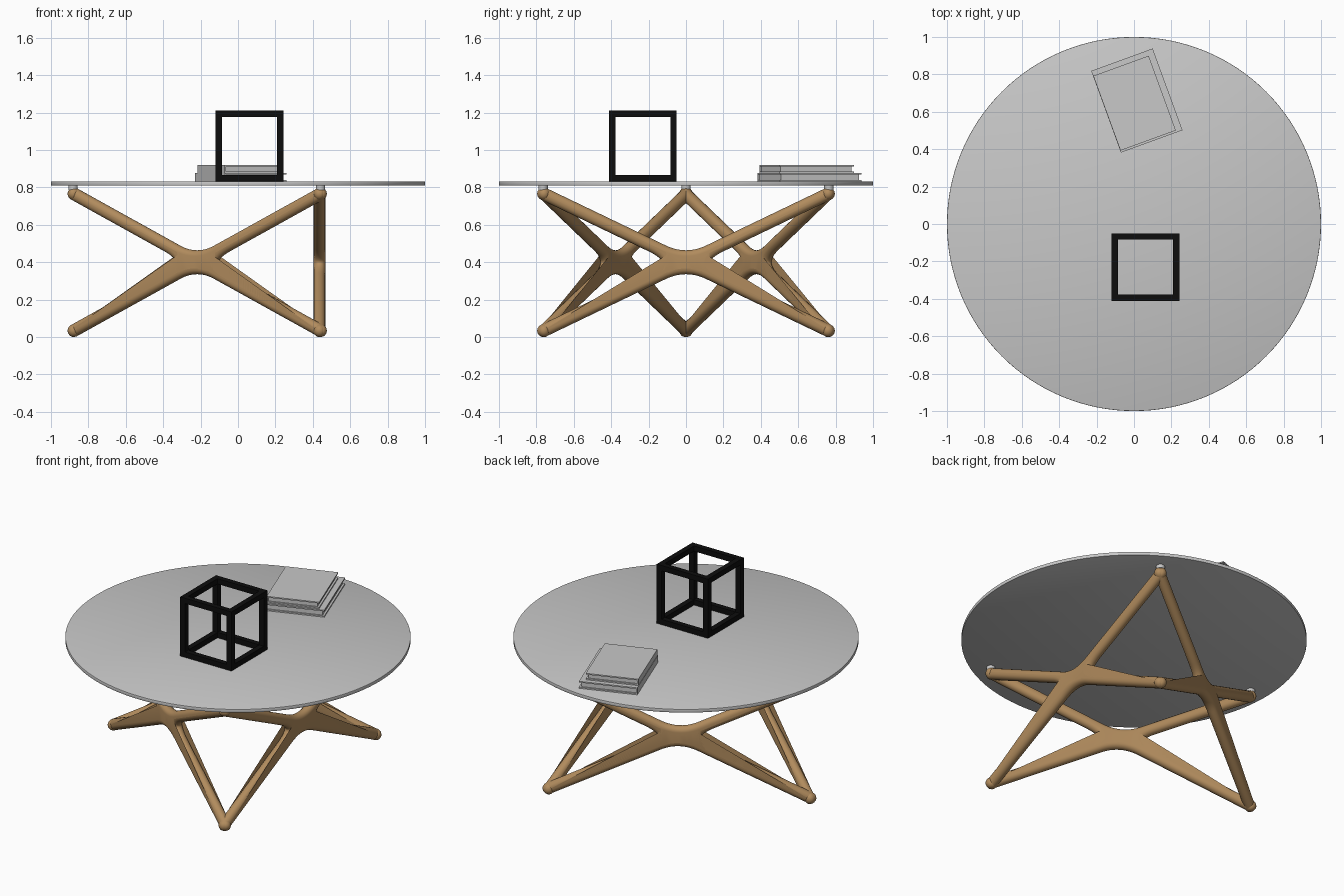
import bpy, bmesh, math
from mathutils import Vector, Matrix

if "Cube" in bpy.data.objects:
    bpy.data.objects.remove(bpy.data.objects["Cube"])


def material(name, rgb):
    m = bpy.data.materials.new(name)
    m.diffuse_color = (*rgb, 1)
    m.use_nodes = True
    m.node_tree.nodes["Principled BSDF"].inputs["Base Color"].default_value = m.diffuse_color
    return m


WOOD = material("warm wood", (0.44, 0.26, 0.11))
TOP = material("light grey", (0.58, 0.58, 0.58))
BLACK = material("black", (0.004, 0.004, 0.004))


def finish(name, bm, mat, angle=None):
    bmesh.ops.recalc_face_normals(bm, faces=bm.faces)
    me = bpy.data.meshes.new(name)
    bm.to_mesh(me)
    bm.free()
    me.materials.append(mat)
    ob = bpy.data.objects.new(name, me)
    bpy.context.collection.objects.link(ob)
    if angle:
        bpy.ops.object.select_all(action='DESELECT')
        bpy.context.view_layer.objects.active = ob
        ob.select_set(True)
        bpy.ops.object.shade_smooth_by_angle(angle=math.radians(angle))
    return ob


def add_box(bm, lo, hi):
    lo, hi = Vector(lo), Vector(hi)
    mat = Matrix.Translation((lo + hi) / 2) @ Matrix.Diagonal((*(hi - lo), 1))
    bmesh.ops.create_cube(bm, size=1, matrix=mat)


def polar(a):
    return Vector((math.cos(a), math.sin(a)))


# Crossed leg outline: four round-tipped arms joined by curved fillets
HW, R, MID = 0.003, 0.031, 0.4
REACH = Vector((0.762, 0.366))
A = math.atan2(REACH.y, REACH.x)


def cross_outline():
    arms = [A, math.pi - A, math.pi + A, 2 * math.pi - A, 2 * math.pi + A]
    pts = []
    for k in range(4):
        t1, t2 = arms[k], arms[k + 1]
        for i in range(9):
            n = polar(t1 - math.pi / 2 + math.pi * i / 8)
            pts.append((polar(t1) * REACH.length + n * HW, n))
        h = (t2 - t1) / 2
        s = 0.137 if k % 2 == 0 and h > 0.8 else 0.20
        apex = polar((t1 + t2) / 2) * HW / math.sin(h)
        p, q = apex + polar(t1) * s, apex + polar(t2) * s
        for i in range(15):
            t = i / 14
            c = p * (1 - t) ** 2 + apex * 2 * t * (1 - t) + q * t * t
            d = ((apex - p) * (1 - t) + (q - apex) * t).normalized()
            pts.append((c, Vector((d.y, -d.x))))
    return pts


# Three crossed leg frames around a triangle
outline = cross_outline()
for k in range(3):
    bm = bmesh.new()
    rings = []
    for j in range(11):
        f = math.pi * (j / 10 - 0.5)
        ring = []
        for c, n in outline:
            q = c + n * R * math.cos(f)
            ring.append(bm.verts.new((0.436 + R * math.sin(f), q.x, MID + q.y)))
        rings.append(ring)
    count = len(outline)
    for a, b in zip(rings, rings[1:]):
        for i in range(count):
            j = (i + 1) % count
            bm.faces.new((a[i], a[j], b[j], b[i]))
    for ring in (rings[0], rings[-1]):
        cap = bm.faces.new(ring)
        bmesh.ops.triangulate(bm, faces=[cap])
    bmesh.ops.rotate(bm, verts=bm.verts, matrix=Matrix.Rotation(k * math.tau / 3, 3, 'Z'))
    finish(f"crossed_legs_{k + 1}", bm, WOOD, 50)

# Small pads between legs and top
for k in range(3):
    p = polar(math.pi / 3 + k * math.tau / 3) * 0.882
    bm = bmesh.new()
    bmesh.ops.create_cone(bm, cap_ends=True, segments=24, radius1=0.025, radius2=0.025,
                          depth=0.026, matrix=Matrix.Translation((p.x, p.y, 0.8)))
    finish(f"pad_{k + 1}", bm, TOP, 40)

# Round table top with softened rim
bm = bmesh.new()
bmesh.ops.create_cone(bm, cap_ends=True, segments=128, radius1=1, radius2=1,
                      depth=0.022, matrix=Matrix.Translation((0, 0, 0.821)))
rim = [e for e in bm.edges if abs(e.verts[0].co.z - e.verts[1].co.z) < 1e-5]
bmesh.ops.bevel(bm, geom=rim, offset=0.003, segments=2, affect='EDGES', profile=0.5)
finish("table_top", bm, TOP, 30)

# Open cube ornament made of twelve bars
lo, hi, w = (-0.12, -0.412, 0.832), (0.242, -0.05, 1.21), 0.034
bm = bmesh.new()
for axis in range(3):
    o1, o2 = [i for i in range(3) if i != axis]
    for s1 in (0, 1):
        for s2 in (0, 1):
            a, b = list(lo), list(hi)
            for o, s in ((o1, s1), (o2, s2)):
                if s:
                    a[o] = hi[o] - w
                else:
                    b[o] = lo[o] + w
            if axis != 2:
                # keep bars from overlapping at the corners
                if axis == 0:
                    a[0], b[0] = lo[0] + w, hi[0] - w
            else:
                a[2], b[2] = lo[2] + w, hi[2] - w
            add_box(bm, a, b)
finish("cube_frame", bm, BLACK)


# Books: two covers, a spine and a recessed page block
def book(name, centre, size, z0, z1, turn):
    x, y, c = size[0] / 2, size[1] / 2, 0.008
    bm = bmesh.new()
    add_box(bm, (-x, -y, z0), (x, y, z0 + c))
    add_box(bm, (-x, -y, z1 - c), (x, y, z1))
    add_box(bm, (-x, -y, z0 + c), (-x + c, y, z1 - c))
    add_box(bm, (-x + c, -y + 0.01, z0 + c), (x - 0.012, y - 0.01, z1 - c))
    ob = finish(name, bm, TOP)
    ob.location = (*centre, 0)
    ob.rotation_euler.z = math.radians(turn)


book("lower_book", (0.015, 0.66), (0.35, 0.465), 0.832, 0.877, 20)
book("upper_book", (0.003, 0.646), (0.315, 0.425), 0.878, 0.919, 20)
